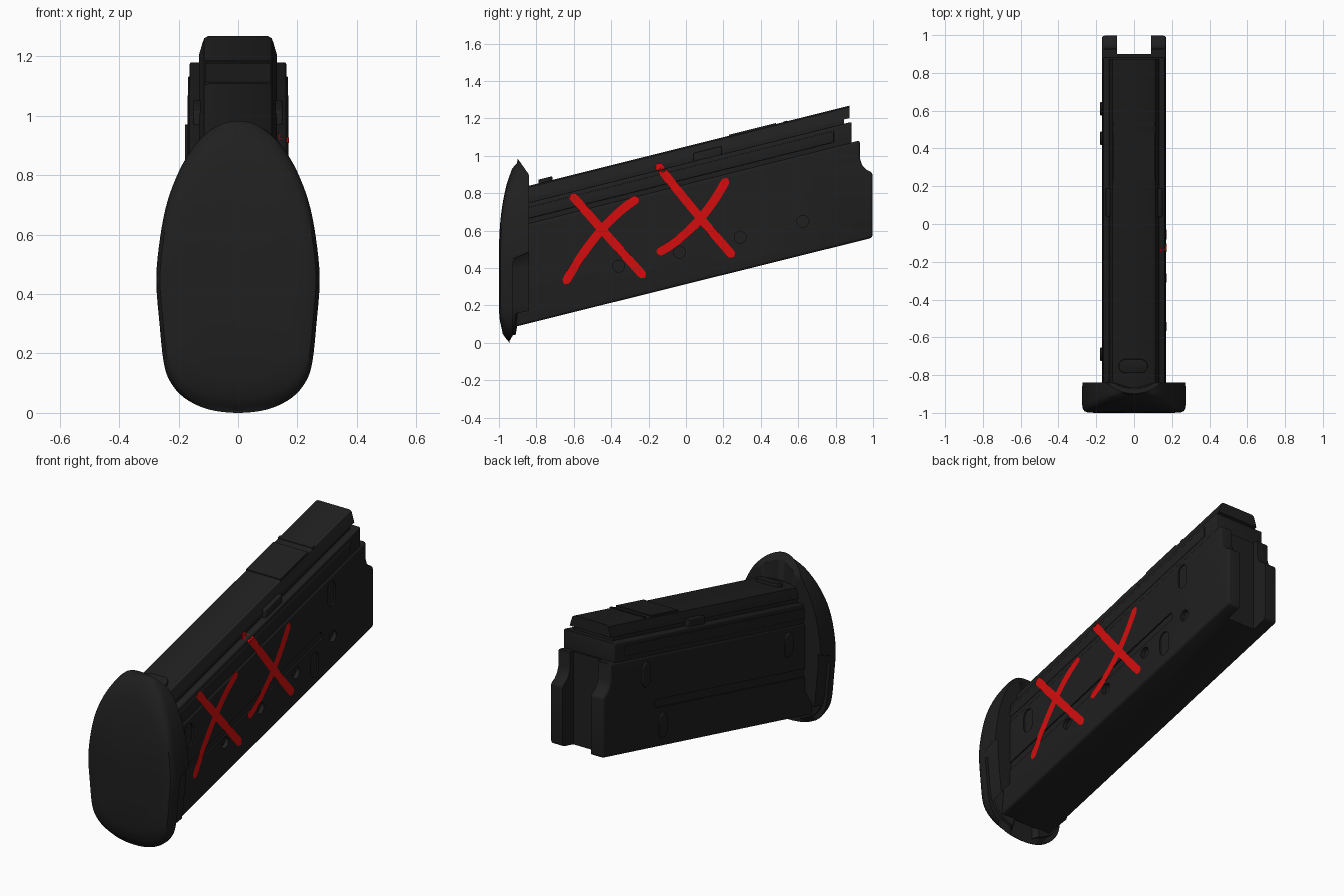
import bpy, bmesh, math
from mathutils import Vector

if "Cube" in bpy.data.objects:
    bpy.data.objects.remove(bpy.data.objects["Cube"])

SLOPE = 0.25                      # the body rises towards the back


def material(name, rgb):
    m = bpy.data.materials.new(name)
    m.diffuse_color = (*rgb, 1)
    m.use_nodes = True
    m.node_tree.nodes["Principled BSDF"].inputs["Base Color"].default_value = m.diffuse_color
    return m


BLACK = material("matte black", (0.014, 0.014, 0.014))
RED = material("red paint", (0.66, 0.004, 0.004))


def Z(y, w):
    return w + SLOPE * y


def finish(bm, name, mat=BLACK, bevel=0, cutter=None):
    bmesh.ops.recalc_face_normals(bm, faces=bm.faces[:])
    me = bpy.data.meshes.new(name)
    bm.to_mesh(me)
    bm.free()
    ob = bpy.data.objects.new(name, me)
    bpy.context.collection.objects.link(ob)
    me.materials.append(mat)
    bpy.ops.object.select_all(action='DESELECT')
    ob.select_set(True)
    bpy.context.view_layer.objects.active = ob
    if bevel:
        b = ob.modifiers.new("bevel", 'BEVEL')
        b.width, b.segments, b.limit_method = bevel, 3, 'ANGLE'
        b.angle_limit = math.radians(40)
        bpy.ops.object.modifier_apply(modifier="bevel")
    if cutter:
        c = ob.modifiers.new("cut", 'BOOLEAN')
        c.operation, c.object, c.solver = 'DIFFERENCE', cutter, 'EXACT'
        bpy.ops.object.modifier_apply(modifier="cut")
    bpy.ops.object.shade_smooth_by_angle(angle=math.radians(32))
    return ob


def prism(bm, a, b):
    """Closed solid between two matching loops of points."""
    va, vb = [bm.verts.new(p) for p in a], [bm.verts.new(p) for p in b]
    n = len(a)
    faces = [bm.faces.new(va), bm.faces.new(vb[::-1])]
    for i in range(n):
        j = (i + 1) % n
        faces.append(bm.faces.new((va[i], vb[i], vb[j], va[j])))
    bmesh.ops.recalc_face_normals(bm, faces=faces)


def side_prism(bm, pts, x0, x1):
    prism(bm, [(x0, y, z) for y, z in pts], [(x1, y, z) for y, z in pts])


def sloped_block(bm, y0, y1, w0, w1, x0, x1):
    side_prism(bm, [(y0, Z(y0, w0)), (y1, Z(y1, w0)), (y1, Z(y1, w1)), (y0, Z(y0, w1))], x0, x1)


def capsule(a, b, r, n=8):
    """Rounded slot outline from a to b; a circle when both are equal."""
    a, b = Vector(a), Vector(b)
    d = b - a
    ang = math.atan2(d.y, d.x) if d.length else 0
    pts = []
    for c, start in ((b, ang - math.pi / 2), (a, ang + math.pi / 2)):
        for i in range(n + (1 if d.length else 0)):
            t = start + math.pi * i / n
            pts.append((c.x + r * math.cos(t), c.y + r * math.sin(t)))
    return pts


# cutters: rear slot, long grooves, right-hand dimples and holes
GROOVE = capsule((-0.9, 0.34), (0.505, 0.692), 0.023)
OVALS = [capsule((y, z - 0.035), (y, z + 0.035), 0.036)
         for y, z in ((-0.69, 0.575), (0.61, 0.9), (0.455, 0.55))]
HOLES = [capsule((y, z), (y, z), 0.032)
         for y, z in ((0.29, 0.565), (-0.035, 0.485), (-0.36, 0.41), (0.625, 0.65))]
bm = bmesh.new()
side_prism(bm, [(0.9, 0.3), (1.1, 0.3), (1.1, 1.3), (0.9, 1.3)], -0.09, 0.09)
side_prism(bm, GROOVE, 0.162, 0.25)
side_prism(bm, GROOVE, -0.162, -0.25)
for o in OVALS:
    side_prism(bm, o, 0.162, 0.25)
for h in HOLES:
    side_prism(bm, h, 0.145, 0.25)
cutter = finish(bm, "shell_cutter")
cutter.hide_render = True

# lower shell with stepped rear prongs
bm = bmesh.new()
side_prism(bm, [(-0.92, Z(-0.92, 0.315)), (0.997, 0.562), (0.997, 0.91), (0.965, 0.925),
                (0.942, 0.95), (0.93, 0.985), (0.93, Z(0.93, 0.85)), (-0.92, Z(-0.92, 0.85))],
           -0.17, 0.17)
finish(bm, "lower_shell", bevel=0.014, cutter=cutter)
bpy.data.objects.remove(cutter)

# raised ovals on the left side
bm = bmesh.new()
for o in OVALS:
    side_prism(bm, o, -0.16, -0.179)
finish(bm, "left_ovals", bevel=0.004)

# upper shell, shelf and neck
bm = bmesh.new()
sloped_block(bm, -0.92, 0.885, 0.83, 0.96, -0.163, 0.163)
finish(bm, "upper_shell", bevel=0.008)
bm = bmesh.new()
sloped_block(bm, -0.92, 0.79, 0.875, 0.935, -0.168, 0.168)
finish(bm, "side_rails", bevel=0.004)
bm = bmesh.new()
sloped_block(bm, -0.92, 0.845, 0.94, 0.99, -0.125, 0.125)
finish(bm, "neck")

# top cover with tapered sides
half = [(0.132, 0.984), (0.12, 1.025), (0.114, 1.042), (0.1, 1.05)]
loop = half + [(-x, w) for x, w in reversed(half)]
bm = bmesh.new()
prism(bm, [(x, -0.92, Z(-0.92, w)) for x, w in loop], [(x, 0.873, Z(0.873, w)) for x, w in loop])
finish(bm, "top_cover")

# small raised details on the top cover
bm = bmesh.new()
sloped_block(bm, 0.23, 0.48, 1.04, 1.055, -0.11, 0.11)
sloped_block(bm, 0.52, 0.54, 1.04, 1.053, -0.11, 0.11)
finish(bm, "top_panel")
bm = bmesh.new()
slot = capsule((-0.045, -0.752), (0.035, -0.752), 0.037)
prism(bm, [(x, y, Z(y, 1.03)) for x, y in slot], [(x, y, Z(y, 1.07)) for x, y in slot])
finish(bm, "top_nub", bevel=0.004)
bm = bmesh.new()
for s in (-1, 1):
    sloped_block(bm, 0.04, 0.19, 0.95, 1.005, 0.11 * s, 0.15 * s)
finish(bm, "shelf_tabs", bevel=0.005)

# egg-shaped base plate: smooth outline, then rings from back to front
KEYS = [(0, 0.983), (0.06, 0.97), (0.115, 0.935), (0.16, 0.88), (0.2, 0.81), (0.238, 0.71),
        (0.262, 0.59), (0.275, 0.45), (0.264, 0.3), (0.25, 0.17), (0.228, 0.105),
        (0.18, 0.05), (0.1, 0.012), (0, 0)]
keys = [Vector(p) for p in KEYS + [(-x, z) for x, z in KEYS[-2:0:-1]]]
outline, n = [], len(keys)
for i in range(n):
    a, b, c, d = (keys[(i + k) % n] for k in (-1, 0, 1, 2))
    for t in (0, 0.25, 0.5, 0.75):
        outline.append(0.5 * (2 * b + (c - a) * t + (2 * a - 5 * b + 4 * c - d) * t * t
                              + (3 * b - a - 3 * c + d) * t ** 3))


def front_y(z):
    return -1 + 0.085 * max(0, (z - 0.45) / 0.53) ** 2.5 + 0.03 * max(0, (0.2 - z) / 0.2) ** 2


def back_y(z):
    if z < 0.165:
        return -0.91 if z > 0.04 else -0.945
    return -0.84 - max(0, z - 0.9) * 0.7


def rim_y(z):
    return min(back_y(z), -0.925) if z < 0.45 else back_y(z)


rings = [(0.93, back_y), (0.935, rim_y), (1, rim_y)]
for s, dy in ((1, 0.045), (0.985, 0.022), (0.955, 0.009), (0.9, 0.003), (0.75, 0), (0.4, 0)):
    rings.append((s, lambda z, dy=dy: min(front_y(z) + dy, rim_y(z) - 0.002)))
bm = bmesh.new()
loops = []
for s, fn in rings:
    row = []
    for p in outline:
        z = 0.47 + (p.y - 0.47) * s
        ref = z if s < 0.92 or fn in (back_y, rim_y) else p.y
        row.append(bm.verts.new((p.x * s, fn(ref), z)))
    loops.append(row)
m = len(outline)
for r0, r1 in zip(loops, loops[1:]):
    for i in range(m):
        j = (i + 1) % m
        bm.faces.new((r0[i], r0[j], r1[j], r1[i]))
for row, y in ((loops[0], -0.845), (loops[-1], -1.0)):
    c = bm.verts.new((0, y, 0.47))
    for i in range(m):
        bm.faces.new((row[i], row[(i + 1) % m], c))
finish(bm, "base_plate")


# painted red crosses that follow the right side of the body
def surface_x(y, z):
    w = z - SLOPE * y
    if w < 0.845:
        return 0.17
    return 0.168 if w < 0.955 else 0.133


def stroke(bm, a, mid, b, r=0.023, steps=48):
    a, mid, b = Vector(a), Vector(mid), Vector(b)
    ctrl = 2 * mid - (a + b) / 2
    length, prev = (b - a).length, None
    for k in range(steps + 1):
        t = k / steps
        p = a * (1 - t) ** 2 + ctrl * 2 * t * (1 - t) + b * t * t
        d = ((ctrl - a) * (1 - t) + (b - ctrl) * t).normalized()
        e = min(t, 1 - t) * length
        h = r if e >= r else max(0.006, math.sqrt(r * r - (r - e) ** 2))
        row = []
        for f in (-1, -0.33, 0.33, 1):
            y, z = p.x - d.y * h * f, p.y + d.x * h * f
            row.append(bm.verts.new((surface_x(y, z) + 0.004, y, z)))
        if prev:
            for i in range(3):
                bm.faces.new((prev[i], row[i], row[i + 1], prev[i + 1]))
        prev = row


bm = bmesh.new()
stroke(bm, (-0.615, 0.795), (-0.44, 0.595), (-0.22, 0.35))
stroke(bm, (-0.65, 0.315), (-0.46, 0.595), (-0.255, 0.775))
stroke(bm, (-0.155, 0.955), (0.05, 0.7), (0.255, 0.46))
stroke(bm, (-0.155, 0.48), (0.05, 0.635), (0.22, 0.88))
marks = finish(bm, "red_crosses", RED)
if marks.data.polygons[0].normal.x < 0:
    marks.data.flip_normals()
